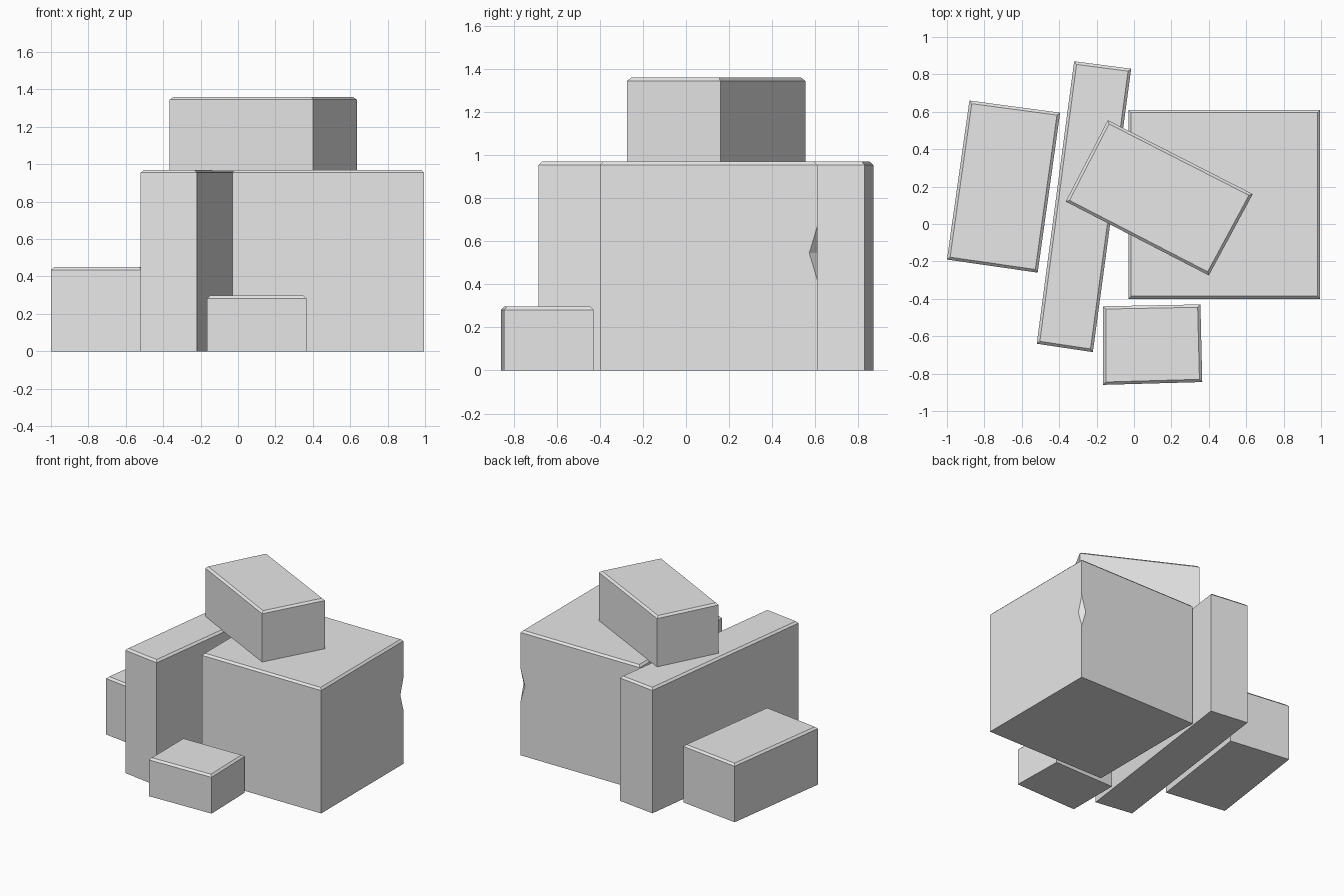
import bpy
import bmesh
from mathutils import Matrix

default_cube = bpy.data.objects.get("Cube")
if default_cube:
    bpy.data.objects.remove(default_cube, do_unlink=True)

# One plain stone colour
stone = bpy.data.materials.new("light grey")
stone.use_nodes = True
GREY = (0.8, 0.8, 0.8, 1)
stone.diffuse_color = GREY
stone.node_tree.nodes["Principled BSDF"].inputs["Base Color"].default_value = GREY


def finish(name, bm):
    """Turn a bmesh into a flat-shaded object."""
    bmesh.ops.recalc_face_normals(bm, faces=bm.faces)
    mesh = bpy.data.meshes.new(name)
    bm.to_mesh(mesh)
    bm.free()
    mesh.materials.append(stone)
    obj = bpy.data.objects.new(name, mesh)
    bpy.context.scene.collection.objects.link(obj)
    return obj


def block(name, footprint, bottom, top, chamfer=0.015):
    """Extrude a footprint and chamfer the edges around its top."""
    bm = bmesh.new()
    base = bm.faces.new([bm.verts.new((x, y, bottom)) for x, y in footprint])
    grown = bmesh.ops.extrude_face_region(bm, geom=[base], use_keep_orig=True)["geom"]
    for v in grown:
        if isinstance(v, bmesh.types.BMVert):
            v.co.z = top
    bmesh.ops.recalc_face_normals(bm, faces=bm.faces)
    rim = [e for e in bm.edges if all(v.co.z == e.verts[0].co.z for v in e.verts)
           and e.verts[0].co.z > (bottom + top) / 2]
    bmesh.ops.bevel(bm, geom=rim, offset=chamfer, segments=1, affect='EDGES')
    return finish(name, bm)


# Blocks standing on the ground
large = block("large_block",
              [(-0.03, -0.40), (0.995, -0.40), (0.995, 0.61), (-0.03, 0.61)], 0, 0.97)
block("tall_slab",
      [(-0.52, -0.64), (-0.22, -0.685), (-0.015, 0.83), (-0.32, 0.87)], 0, 0.97)
block("side_block",
      [(-1.0, -0.19), (-0.515, -0.26), (-0.395, 0.595), (-0.88, 0.66)], 0, 0.45)
block("small_front_block",
      [(-0.165, -0.86), (0.365, -0.845), (0.355, -0.43), (-0.165, -0.44)], 0, 0.297)

# Block lying across the two tall ones
block("top_block",
      [(-0.365, 0.12), (0.40, -0.275), (0.635, 0.16), (-0.14, 0.555)], 0.965, 1.36)

# Chip broken out of the large block's back corner
bm = bmesh.new()
bmesh.ops.create_uvsphere(
    bm, u_segments=4, v_segments=2, radius=1,
    matrix=Matrix.Translation((0.998, 0.613, 0.545)) @ Matrix.Diagonal((0.043, 0.043, 0.145, 1)))
cutter = finish("chip_cutter", bm)
cutter.hide_render = True
cutter.hide_set(True)
chip = large.modifiers.new("chip", 'BOOLEAN')
chip.operation = 'DIFFERENCE'
chip.solver = 'EXACT'
chip.object = cutter
